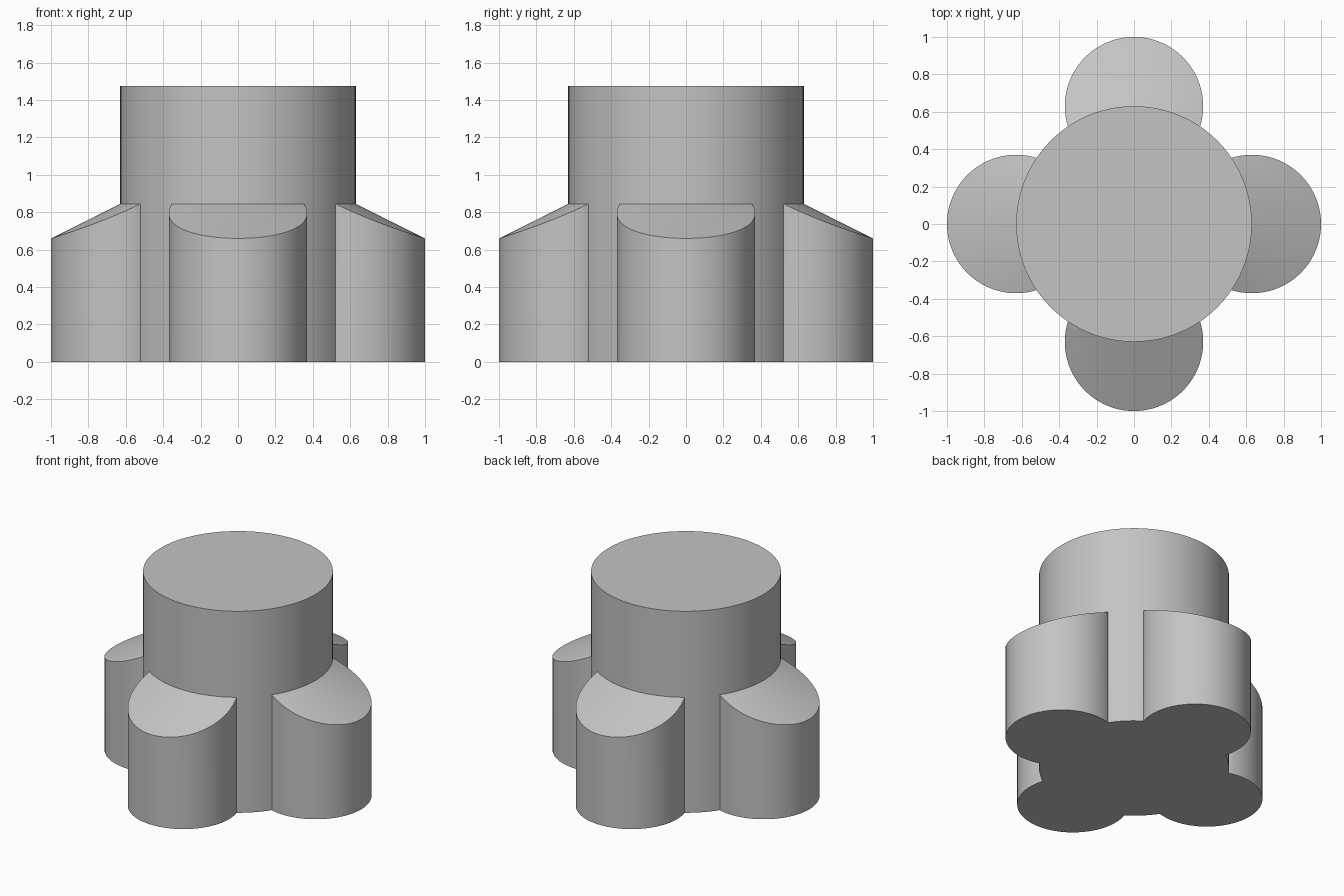
import bpy, bmesh, math
from mathutils import Matrix, Vector

if "Cube" in bpy.data.objects:
    bpy.data.objects.remove(bpy.data.objects["Cube"])

DRUM_R, DRUM_H = 0.63, 1.475
LOBE_R, SHOULDER_Z, SLOPE = 0.37, 0.845, 0.5

grey = bpy.data.materials.new("plain grey")
grey.use_nodes = True
colour = (0.55, 0.55, 0.55, 1)
grey.diffuse_color = colour
grey.node_tree.nodes["Principled BSDF"].inputs["Base Color"].default_value = colour


def finish(bm, name):
    bmesh.ops.recalc_face_normals(bm, faces=bm.faces)
    mesh = bpy.data.meshes.new(name)
    bm.to_mesh(mesh)
    bm.free()
    mesh.materials.append(grey)
    obj = bpy.data.objects.new(name, mesh)
    bpy.context.collection.objects.link(obj)
    bpy.ops.object.select_all(action="DESELECT")
    obj.select_set(True)
    bpy.context.view_layer.objects.active = obj
    bpy.ops.object.shade_smooth_by_angle(angle=math.radians(25))
    return obj


# Central drum
bm = bmesh.new()
bmesh.ops.create_cone(bm, cap_ends=True, segments=96, radius1=DRUM_R, radius2=DRUM_R,
                      depth=DRUM_H, matrix=Matrix.Translation((0, 0, DRUM_H / 2)))
finish(bm, "central_drum")


def lobe(name, turn):
    """Round buttress: a cylinder arc outside the drum, topped by a cone slope."""
    bm = bmesh.new()
    reach = math.pi / 2 + math.asin(LOBE_R / (2 * DRUM_R))
    steps = 48
    rings = []
    for i in range(steps + 1):
        a = reach * (2 * i / steps - 1)
        outer = Vector((DRUM_R + LOBE_R * math.cos(a), LOBE_R * math.sin(a), 0))
        inner = outer.normalized() * (DRUM_R - 0.01)
        ring = []
        for p, top in ((inner, False), (outer, False), (outer, True), (inner, True)):
            z = SHOULDER_Z - SLOPE * (p.length - DRUM_R) if top else 0
            ring.append(bm.verts.new((p.x, p.y, z)))
        rings.append(ring)
    for r, s in zip(rings, rings[1:]):
        for k in range(4):
            n = (k + 1) % 4
            bm.faces.new((r[k], r[n], s[n], s[k]))
    bm.faces.new(rings[0])
    bm.faces.new(rings[-1])
    bm.transform(Matrix.Rotation(turn, 4, "Z"))
    finish(bm, name)


# Four buttresses around the drum
for i, side in enumerate(("left", "back", "right", "front")):
    lobe(side + "_buttress", i * math.pi / 2)
